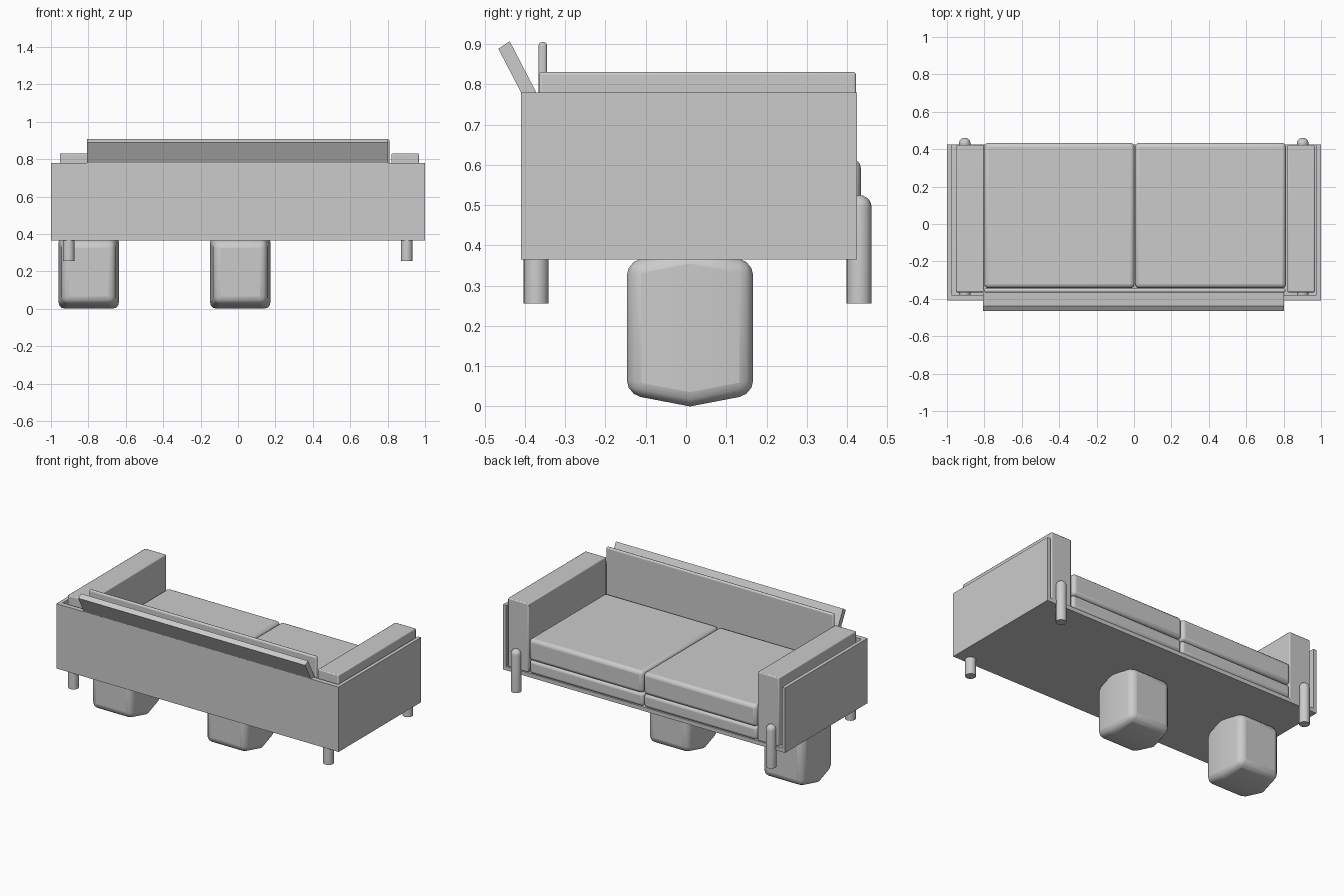
import bpy, bmesh, math

if "Cube" in bpy.data.objects:
    bpy.data.objects.remove(bpy.data.objects["Cube"])


def finish(bm, name, bevel=0.0, segs=3):
    bmesh.ops.recalc_face_normals(bm, faces=bm.faces[:])
    me = bpy.data.meshes.new(name)
    bm.to_mesh(me)
    bm.free()
    ob = bpy.data.objects.new(name, me)
    bpy.context.collection.objects.link(ob)
    if bevel:
        m = ob.modifiers.new("bevel", 'BEVEL')
        m.width, m.segments = bevel, segs
        m.limit_method, m.angle_limit = 'ANGLE', math.radians(40)
        bpy.ops.object.select_all(action='DESELECT')
        bpy.context.view_layer.objects.active = ob
        ob.select_set(True)
        bpy.ops.object.shade_smooth_by_angle(angle=math.radians(32))
    return ob


def loft(sections, name, bevel=0.0, segs=3):
    """Closed solid through a list of equal-length point rings."""
    bm = bmesh.new()
    rings = [[bm.verts.new(p) for p in s] for s in sections]
    n = len(rings[0])
    for a, b in zip(rings, rings[1:]):
        for i in range(n):
            j = (i + 1) % n
            bm.faces.new((a[i], a[j], b[j], b[i]))
    bm.faces.new(rings[0])
    bm.faces.new(rings[-1])
    return finish(bm, name, bevel, segs)


def box(name, x, y, z, bevel=0.0, segs=3):
    ring = lambda h: [(x[0], y[0], h), (x[1], y[0], h), (x[1], y[1], h), (x[0], y[1], h)]
    return loft([ring(z[0]), ring(z[1])], name, bevel, segs)


def leg(name, x, y, r=0.031, z0=0.255, z1=0.525):
    # Cylinder with a domed top
    n = 24
    prof = [(r, z0), (r, z1 - r)]
    prof += [(r * math.cos(t), z1 - r + r * math.sin(t))
             for t in [math.radians(a) for a in (18, 36, 54, 72, 86)]]
    rings = [[(x + q * math.cos(2 * math.pi * i / n), y + q * math.sin(2 * math.pi * i / n), h)
              for i in range(n)] for q, h in prof]
    ob = loft(rings, name)
    bpy.ops.object.select_all(action='DESELECT')
    bpy.context.view_layer.objects.active = ob
    ob.select_set(True)
    bpy.ops.object.shade_smooth_by_angle(angle=math.radians(40))


def pillow(name, cx):
    # Soft block whose middle loop bulges outward
    cy, cz = 0.01, 0.195
    secs = []
    for y, hx, hz in ((-0.157, 0.14, 0.165), (0, 0.162, 0.195), (0.157, 0.14, 0.165)):
        secs.append([(cx + sx * hx, cy + y, cz + sz * hz)
                     for sx, sz in ((-1, -1), (1, -1), (1, 1), (-1, 1))])
    loft(secs, name, 0.035, 3)


# Outer shell: base, back and side panels
box("base", (-1, 1), (-0.41, 0.425), (0.365, 0.39))
box("back_panel", (-1, 1), (-0.41, -0.38), (0.365, 0.78))
for side, s in (("left", -1), ("right", 1)):
    box(side + "_side_panel", sorted((s, s * 0.977)), (-0.41, 0.425), (0.365, 0.78))

# Padded arms
box("left_arm", (-0.953, -0.802), (-0.365, 0.422), (0.39, 0.83), 0.006, 2)
box("right_arm", (0.82, 0.967), (-0.365, 0.422), (0.39, 0.83), 0.006, 2)

# Inner backrest and the tilted slab behind it
box("backrest", (-0.802, 0.81), (-0.366, -0.345), (0.39, 0.905), 0.009, 3)
prof = [(-0.391, 0.744), (-0.466, 0.888), (-0.438, 0.907), (-0.362, 0.761)]
loft([[(x, y, z) for y, z in prof] for x in (-0.806, 0.803)], "tilted_back_slab")

# Two seats, each a lower pad and a thicker upper cushion
for side, x in (("left", (-0.8, 0.002)), ("right", (0.006, 0.812))):
    box(side + "_lower_pad", x, (-0.342, 0.428), (0.39, 0.475), 0.018)
    box(side + "_seat_cushion", x, (-0.342, 0.434), (0.475, 0.615), 0.022)

# Legs
for side, x in (("left", -0.905), ("right", 0.902)):
    leg(side + "_front_leg", x, 0.43)
    leg(side + "_back_leg", x, -0.372)

# Pillows under the base
pillow("left_pillow", -0.798)
pillow("middle_pillow", 0.012)
